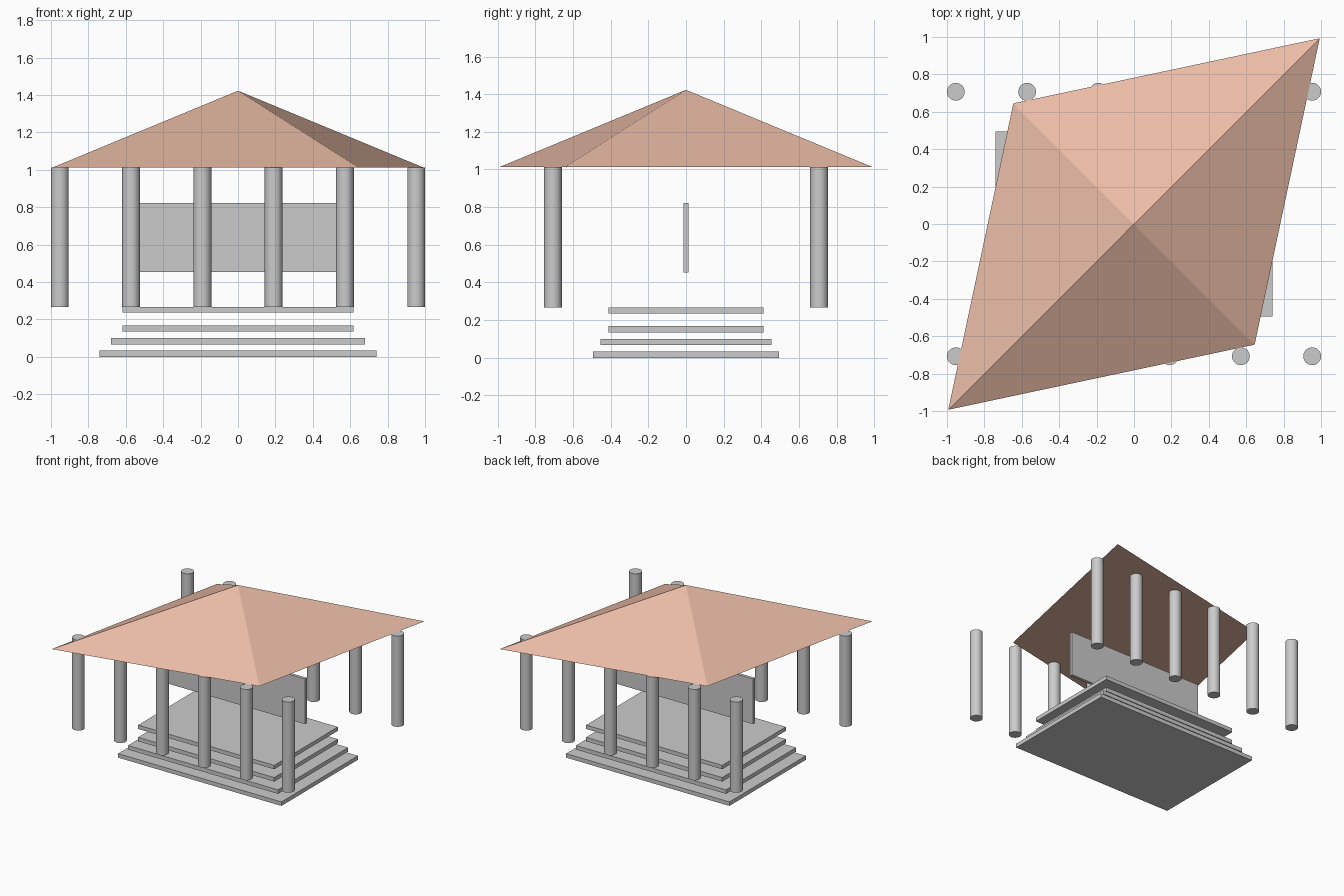
import bpy
from math import radians, sqrt

if "Cube" in bpy.data.objects:
    bpy.data.objects.remove(bpy.data.objects["Cube"])


def slab(name, hx, hy, z0, z1):
    bpy.ops.mesh.primitive_cube_add(size=2, location=(0, 0, (z0 + z1) / 2))
    ob = bpy.context.object
    ob.name = name
    ob.scale = (hx, hy, (z1 - z0) / 2)
    bpy.ops.object.transform_apply(location=False, rotation=False, scale=True)
    return ob


# Floating stepped base, floor and inner wall
slab("lower_step", 0.74, 0.495, 0.0, 0.033)
slab("middle_step", 0.68, 0.454, 0.067, 0.1)
slab("upper_step", 0.617, 0.412, 0.135, 0.168)
slab("floor", 0.617, 0.412, 0.236, 0.268)
slab("inner_wall", 0.617, 0.0125, 0.453, 0.823)

# Two rows of six round columns
COLUMN_BASE, EAVES, PEAK = 0.268, 1.012, 1.423
for row, y in (("front", -0.707), ("back", 0.707)):
    for i in range(6):
        bpy.ops.mesh.primitive_cylinder_add(
            vertices=32, radius=0.0475, depth=EAVES - COLUMN_BASE,
            location=((i - 2.5) * 0.381, y, (COLUMN_BASE + EAVES) / 2))
        bpy.context.object.name = f"{row}_column_{i + 1}"
        bpy.ops.object.shade_smooth_by_angle(angle=radians(30))

# Closed pyramid roof: a stretched diamond turned along the diagonal
bpy.ops.mesh.primitive_cone_add(
    vertices=4, radius1=1, radius2=0, depth=PEAK - EAVES,
    location=(0, 0, (EAVES + PEAK) / 2))
roof = bpy.context.object
roof.name = "roof"
roof.scale = (0.993 * sqrt(2), 0.645 * sqrt(2), 1)
roof.rotation_euler.z = radians(45)
bpy.ops.object.transform_apply(location=False, rotation=True, scale=True)

terracotta = bpy.data.materials.new("terracotta")
terracotta.diffuse_color = (0.82, 0.5, 0.38, 1)
terracotta.use_nodes = True
terracotta.node_tree.nodes["Principled BSDF"].inputs["Base Color"].default_value = terracotta.diffuse_color
roof.data.materials.append(terracotta)
